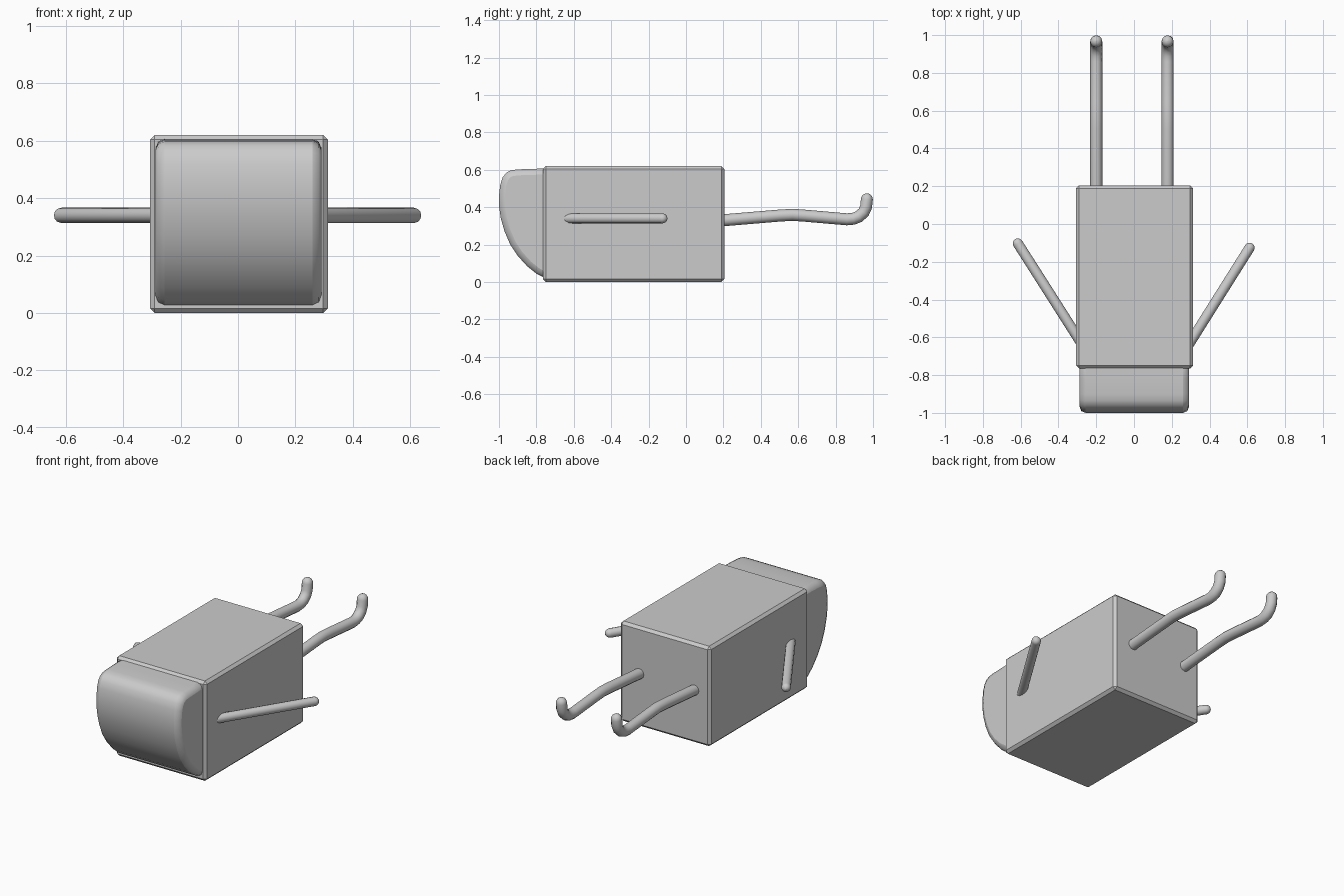
import bpy, bmesh, math
from mathutils import Vector

cube = bpy.data.objects.get("Cube")
if cube:
    bpy.data.objects.remove(cube, do_unlink=True)


def activate(obj):
    bpy.ops.object.select_all(action='DESELECT')
    obj.select_set(True)
    bpy.context.view_layer.objects.active = obj


def mesh_object(name, bm):
    bmesh.ops.recalc_face_normals(bm, faces=bm.faces)
    mesh = bpy.data.meshes.new(name)
    bm.to_mesh(mesh)
    bm.free()
    obj = bpy.data.objects.new(name, mesh)
    bpy.context.collection.objects.link(obj)
    return obj


def bevel(obj, width, segments):
    mod = obj.modifiers.new("bevel", 'BEVEL')
    mod.width = width
    mod.segments = segments
    mod.limit_method = 'ANGLE'
    mod.angle_limit = math.radians(50)


def tube(name, points, radius):
    """Round rod along a path with a domed far end."""
    path = [(Vector(p), 1.0) for p in points]
    tip = path[-1][0]
    direction = (tip - path[-2][0]).normalized()
    for i in range(1, 5):
        a = math.pi / 2 * i / 4
        path.append((tip + direction * radius * math.sin(a), max(math.cos(a), 0.02)))
    curve = bpy.data.curves.new(name, 'CURVE')
    curve.dimensions = '3D'
    curve.bevel_depth = radius
    curve.bevel_resolution = 4
    curve.use_fill_caps = True
    spline = curve.splines.new('POLY')
    spline.points.add(len(path) - 1)
    for point, (co, scale) in zip(spline.points, path):
        point.co = (*co, 1)
        point.radius = scale
    obj = bpy.data.objects.new(name, curve)
    bpy.context.collection.objects.link(obj)
    activate(obj)
    bpy.ops.object.convert(target='MESH')
    bpy.ops.object.shade_smooth_by_angle(angle=math.radians(40))


# Box body with narrow chamfers
bm = bmesh.new()
bmesh.ops.create_cube(bm, size=1)
bmesh.ops.scale(bm, vec=(0.62, 0.97, 0.62), verts=bm.verts)
bmesh.ops.translate(bm, vec=(0.003, -0.28, 0.31), verts=bm.verts)
bevel(mesh_object("body", bm), 0.016, 1)

# Rounded head: side profile extruded across the width
profile = [(-0.70, 0.607), (-0.82, 0.605), (-0.90, 0.602), (-0.935, 0.597),
           (-0.96, 0.585), (-0.98, 0.56), (-0.993, 0.52), (-1.0, 0.46),
           (-0.999, 0.40), (-0.99, 0.34), (-0.97, 0.27), (-0.94, 0.2),
           (-0.90, 0.14), (-0.85, 0.085), (-0.80, 0.045), (-0.75, 0.02),
           (-0.70, 0.017)]
bm = bmesh.new()
face = bm.faces.new([bm.verts.new((-0.288, y, z)) for y, z in profile])
side = bmesh.ops.extrude_face_region(bm, geom=[face])
bmesh.ops.translate(bm, vec=(0.579, 0, 0),
                    verts=[v for v in side["geom"] if isinstance(v, bmesh.types.BMVert)])
head = mesh_object("head", bm)
bevel(head, 0.032, 2)
activate(head)
bpy.ops.object.shade_smooth_by_angle(angle=math.radians(40))

# Straight arms sweeping backwards
tube("left_arm", [(0.27, -0.67, 0.34), (0.612, -0.126, 0.34)], 0.027)
tube("right_arm", [(-0.27, -0.645, 0.34), (-0.615, -0.103, 0.34)], 0.027)

# Bent legs with upturned feet
leg_path = [(0.15, 0.325), (0.2, 0.33), (0.5, 0.355), (0.57, 0.359), (0.64, 0.354),
            (0.86, 0.335), (0.895, 0.338), (0.925, 0.35), (0.95, 0.373),
            (0.963, 0.402), (0.967, 0.442)]
for name, x in (("left_leg", 0.178), ("right_leg", -0.2)):
    tube(name, [(x, y, z) for y, z in leg_path], 0.032)
